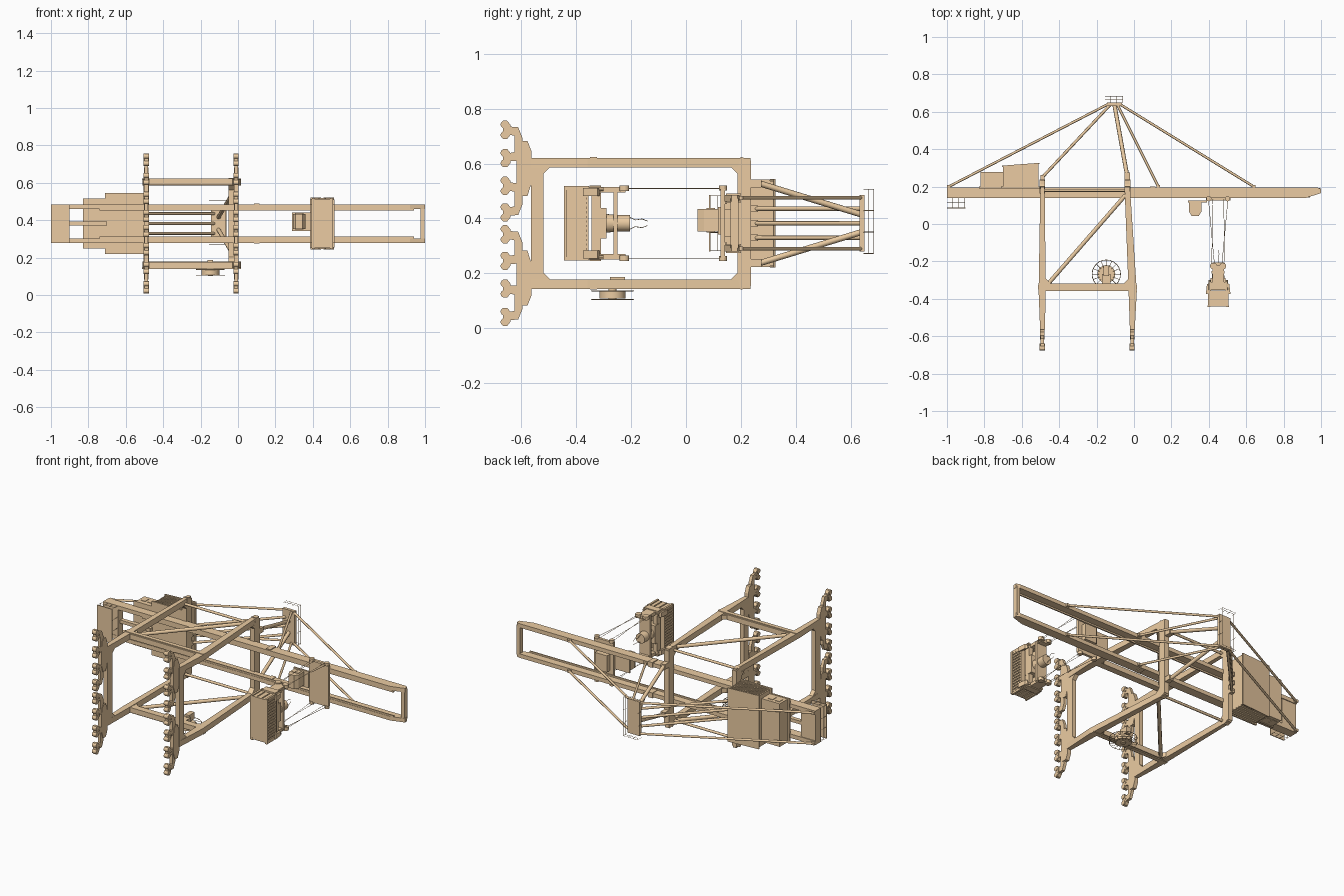
import bpy, bmesh, math
from mathutils import Vector, Matrix

if "Cube" in bpy.data.objects:
    bpy.data.objects.remove(bpy.data.objects["Cube"])

ZC = 0.382          # crane lies on its side; z is measured from this mid-plane
parts = {}
tan = bpy.data.materials.new("tan_paint")
tan.diffuse_color = (0.83, 0.60, 0.36, 1)
tan.use_nodes = True
tan.node_tree.nodes["Principled BSDF"].inputs["Base Color"].default_value = tan.diffuse_color


def bm_for(name):
    return parts.setdefault(name, bmesh.new())


def box(name, x0, x1, y0, y1, z0, z1):
    m = Matrix.Translation(((x0+x1)/2, (y0+y1)/2, (z0+z1)/2)) @ Matrix.Diagonal((abs(x1-x0), abs(y1-y0), abs(z1-z0), 1))
    bmesh.ops.create_cube(bm_for(name), size=1, matrix=m)


def rod(name, p, q, r, n=8, r2=None):
    p, q = Vector(p), Vector(q)
    d = q - p
    m = Matrix.Translation((p+q)/2) @ d.to_track_quat('Z', 'Y').to_matrix().to_4x4()
    bmesh.ops.create_cone(bm_for(name), cap_ends=True, segments=n, radius1=r,
                          radius2=r if r2 is None else r2, depth=d.length, matrix=m)


def prism(name, pts, a, b, axis='z'):
    """axis z: pts are (x, y); axis x: pts are (z, y)."""
    bm = bm_for(name)
    mk = (lambda u, v, w: (u, v, w)) if axis == 'z' else (lambda u, v, w: (w, v, u))
    lo = [bm.verts.new(mk(u, v, a)) for u, v in pts]
    hi = [bm.verts.new(mk(u, v, b)) for u, v in pts]
    n = len(pts)
    faces = [bm.faces.new(lo), bm.faces.new(hi)]
    faces += [bm.faces.new((lo[i], lo[(i+1) % n], hi[(i+1) % n], hi[i])) for i in range(n)]
    bmesh.ops.recalc_face_normals(bm, faces=faces)


def ring(name, c, R, r, n=24):
    P = [Vector((c[0]+R*math.cos(t*math.tau/n), c[1]+R*math.sin(t*math.tau/n), c[2])) for t in range(n)]
    for i in range(n):
        rod(name, P[i-1], P[i], r, 4)


def railing(name, x0, x1, y, h, z0, z1):
    cs = [(x0, z0), (x1, z0), (x1, z1), (x0, z1)]
    for (xa, za), (xb, zb) in zip(cs, cs[1:]+cs[:1]):
        for f in (0.5, 1):
            rod(name, (xa, y+h*f, za), (xb, y+h*f, zb), 0.001, 4)
        for t in (0, 0.33, 0.66):
            px, pz = xa+(xb-xa)*t, za+(zb-za)*t
            rod(name, (px, y, pz), (px, y+h, pz), 0.001, 4)


# mirrored main structure
for s in (-1, 1):
    # boom girders with tapered tip, trolley rails, hinges
    prism("boom_girder", [(-1, .195), (.98, .195), (1, .187), (1, .165), (.92, .14), (-1, .14)], s*.103, s*.079)
    box("trolley_rail", -.74, .94, .142, .15, s*.079, s*.07)
    box("boom_hinge", .085, .115, .145, .2, s*.108, s*.076)
    # portal legs
    prism("land_leg", [(-.5, .235), (-.478, .235), (-.472, -.33), (-.476, -.565), (-.502, -.565), (-.51, -.36)], s*.239, s*.204)
    prism("sea_leg", [(-.052, .235), (-.024, .235), (.015, -.36), (.004, -.565), (-.022, -.565), (-.03, -.33)], s*.239, s*.204)
    # portal tie, upper tie pipe, diagonal brace
    box("portal_beam", -.48, -.01, -.357, -.317, s*.237, s*.206)
    for x0, dx in ((-.473, .03), (-.026, -.03)):
        prism("portal_gusset", [(x0, -.32), (x0+dx, -.32), (x0, -.29)], s*.234, s*.208)
    rod("upper_tie", (-.485, .18, s*.212), (-.04, .18, s*.212), .008)
    rod("diagonal_brace", (-.455, -.315, s*.222), (-.045, .155, s*.222), .011)
    box("leg_flange", -.512, .015, -.35, -.325, s*.242, s*.236)
    # sloping apex frame and stays
    box("apex_foot", -.052, -.022, .23, .275, s*.16, s*.13)
    rod("apex_leg", (-.037, .26, s*.148), (-.105, .64, s*.032), .011)
    for x, y, xa in ((-.99, .2, -.14), (.13, .2, -.09), (.64, .2, -.075)):
        rod("stay", (x, y, s*.093), (xa, .64, s*.093), .007)
        box("stay_lug", x-.01, x+.01, .19, .208, s*.1, s*.085)
for z in (-.053, 0, .053):
    rod("back_stay", (-.49, .25, z), (-.125, .64, z), .008)
    box("back_stay_lug", -.5, -.478, .23, .262, z-.012, z+.012)

# cross beams of both portal frames
for xa, xb, xl, xh in ((-.502, -.476, -.505, -.475), (-.022, .004, -.052, -.02)):
    prism("portal_header", [(-.243, .2), (-.228, .237), (.228, .237), (.243, .2), (.2, .188), (-.2, .188)], xl, xh, 'x')
    box("portal_sill", xa, xb, -.565, -.52, -.239, .239)
    for s in (-1, 1):
        prism("frame_gusset", [(s*.206, -.522), (s*.178, -.522), (s*.206, -.494)], xa, xb, 'x')
        prism("frame_gusset", [(s*.206, .19), (s*.178, .19), (s*.206, .162)], xl, xh, 'x')

# girder cross ties
box("boom_tip_beam", .975, .998, .163, .192, -.09, .09)
box("boom_rear_plate", -1, -.9, .142, .19, -.09, .09)
box("rear_tie", -.9, -.7, .16, .185, -.01, .01)

# rail trucks and equalisers: four trucks at each corner
for cx in (-.49, -.01):
    for s in (-1, 1):
        prism("main_equaliser", [(s*.3, -.605), (s*.3, -.578), (s*.262, -.563), (s*.148, -.563), (s*.1, -.578),
                                 (s*.1, -.605), (s*.14, -.618), (s*.26, -.618)], cx-.012, cx+.012, 'x')
        for za, zb in ((.04, .137), (.238, .341)):
            prism("equaliser", [(s*(za-.012), -.652), (s*(za-.01), -.612), (s*(za+.03), -.596), (s*(zb-.03), -.596),
                                (s*(zb+.01), -.612), (s*(zb+.012), -.652), (s*(zb-.016), -.652), (s*(zb-.022), -.626),
                                (s*(za+.022), -.626), (s*(za+.016), -.652)], cx-.009, cx+.009, 'x')
            for z in (s*za, s*zb):
                prism("rail_truck", [(z-.033, -.668), (z-.033, -.652), (z-.018, -.64), (z+.018, -.64),
                                     (z+.033, -.652), (z+.033, -.668)], cx-.011, cx+.011, 'x')
                for d in (-.019, .019):
                    rod("rail_wheel", (cx-.014, -.662, z+d), (cx+.014, -.662, z+d), .014, 14)
                rod("truck_pin", (cx-.014, -.645, z), (cx+.014, -.645, z), .006, 8)

# apex head with railing
box("apex_head", -.145, -.065, .632, .65, -.103, .103)
railing("apex_railing", -.155, -.06, .648, .036, -.11, .125)

# rear hanging platform
box("rear_platform", -1, -.9, .084, .089, -.103, .103)
railing("rear_railing", -1, -.905, .087, .055, -.1, .1)

# machinery house: low annex, tall block with sloped roof and ribs
box("house_annex", -.82, -.7, .193, .277, -.13, .13)
prism("house_block", [(-.7, .193), (-.7, .308), (-.51, .322), (-.51, .193)], -.155, .155)
box("house_floor", -.71, -.505, .19, .2, -.163, .163)
box("annex_floor", -.83, -.7, .19, .2, -.133, .133)
prism("house_roof", [(-.705, .306), (-.705, .312), (-.505, .327), (-.505, .32)], -.162, .162)
for s in (-1, 1):
    for i in range(12):
        x = -.692 + i*.0158
        box("house_rib", x, x+.007, .2, .307, s*.153, s*.159)
    for x in (-.79, -.745):
        box("annex_window", x-.015, x+.015, .222, .258, s*.128, s*.133)

# trolley with sheaves
box("trolley_frame", .385, .515, .126, .142, -.125, .125)
box("trolley_winch", .41, .49, .14, .17, -.05, .05)
for x in (.4, .5):
    for s in (-1, 1):
        rod("trolley_sheave", (x, .135, s*.12), (x, .135, s*.138), .014, 14)

# operator cab hung under the boom
prism("operator_cab", [(.295, .118), (.36, .118), (.36, .065), (.345, .042), (.308, .042), (.295, .065)], -.03, .052)
box("cab_frame", .29, .39, .116, .126, -.04, .06)
for s in (-.031, .053):
    box("cab_window", .305, .35, .075, .105, s-.002, s+.002)

# hoist ropes
for sx in (-1, 1):
    for s in (-1, 1):
        for a, b in ((.052, .02), (.03, .034)):
            rod("hoist_rope", (.45+sx*a, .13, s*.127), (.45+sx*b, -.215, s*.127), .0013, 4)

# container with corrugated sides
box("container", .4, .5, -.442, -.356, -.13, .13)
for i in range(15):
    z = -.124 + i*.0168
    for x in (.398, .502):
        box("container_rib", x-.003, x+.003, -.434, -.364, z, z+.009)
for s in (-1, 1):
    for x in (.402, .498):
        box("container_post", x-.006, x+.006, -.444, -.354, s*.122, s*.136)
        box("container_door_bar", .45+(x-.45)*.35-.003, .45+(x-.45)*.35+.003, -.432, -.364, s*.129, s*.134)
for x in (.398, .502):
    for y in (-.44, -.36):
        box("container_edge", x-.006, x+.006, y-.005, y+.005, -.132, .132)

# spreader and headblock
for x in (.425, .475):
    box("spreader_beam", x-.014, x+.014, -.345, -.31, -.125, .125)
box("spreader_box", .41, .49, -.34, -.29, -.055, .055)
box("headblock_beam", .415, .485, -.265, -.25, -.125, .125)
for s in (-1, 1):
    box("spreader_end", .405, .495, -.352, -.31, s*.137, s*.108)
    box("headblock_post", .42, .48, -.312, -.22, s*.132, s*.112)
    for sx in (-1, 1):
        rod("headblock_sheave", (.45+sx*.025, -.225, s*.118), (.45+sx*.025, -.225, s*.138), .018, 14)
        prism("spreader_flipper", [(.45+sx*.048, -.315), (.45+sx*.06, -.322), (.45+sx*.066, -.375), (.45+sx*.056, -.375)], s*.128, s*.1)
        rod("twistlock", (.45+sx*.045, -.36, s*.125), (.45+sx*.045, -.3, s*.125), .007, 8)
rod("basket_drum", (.45, -.31, 0), (.45, -.25, 0), .036, 20, .03)
rod("cable_basket", (.45, -.25, 0), (.45, -.205, 0), .03, 20)
for s in (-1, 1):
    pts = [(.45, -.21, s*.024), (.45, -.185, s*.012), (.455, -.16, s*.016), (.45, -.14, s*.008)]
    for p, q in zip(pts, pts[1:]):
        rod("loose_cable", p, q, .0013, 4)

# cable reel on the near portal beam
RX, RY = -.148, -.268
for z in (-.277, -.246):
    ring("reel_rim", (RX, RY, z), .076, .0018)
    for i in range(16):
        a = i*math.tau/16
        d = Vector((math.cos(a), math.sin(a), 0))
        c = Vector((RX, RY, z))
        rod("reel_spoke", c+d*.04, c+d*.076, .0013, 4)
rod("reel_drum", (RX, RY, -.274), (RX, RY, -.249), .048, 28)
rod("reel_axle", (RX, RY, -.28), (RX, RY, -.205), .014, 14)
box("reel_motor", RX-.015, RX+.015, RY-.01, RY+.045, -.235, -.195)
box("reel_stand", RX-.022, RX+.022, -.32, RY, -.236, -.208)

# write the parts out as objects
smooth = {"stay", "back_stay", "apex_leg", "diagonal_brace", "upper_tie", "rail_wheel", "reel_drum", "cable_basket", "basket_drum"}
for name, bm in parts.items():
    bmesh.ops.translate(bm, verts=bm.verts, vec=(0, 0, ZC))
    me = bpy.data.meshes.new(name)
    bm.to_mesh(me)
    bm.free()
    me.materials.append(tan)
    ob = bpy.data.objects.new(name, me)
    bpy.context.collection.objects.link(ob)
    if name in smooth:
        bpy.ops.object.select_all(action='DESELECT')
        ob.select_set(True)
        bpy.context.view_layer.objects.active = ob
        bpy.ops.object.shade_smooth_by_angle(angle=math.radians(50))
